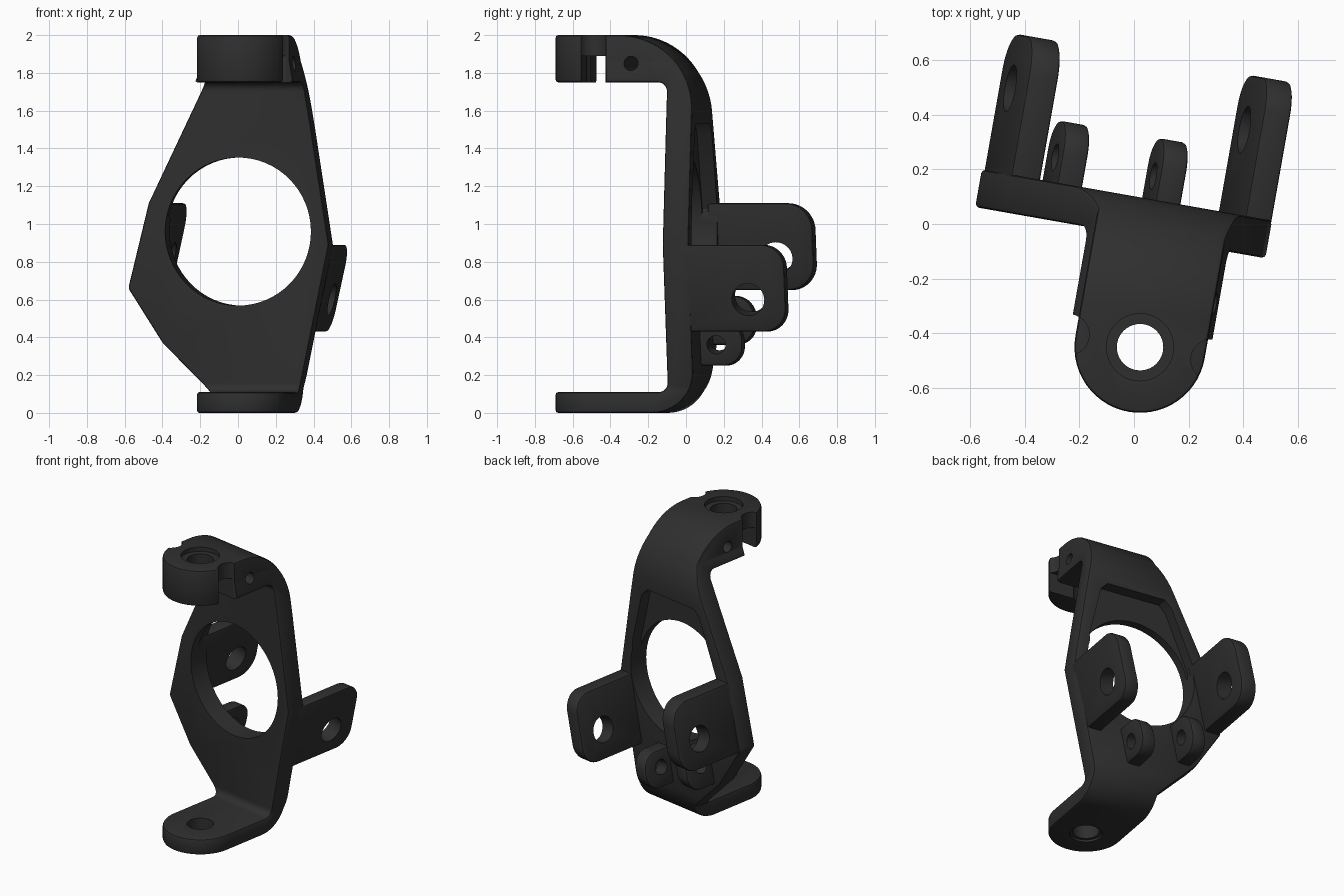
import bpy, bmesh
from math import sin, cos, pi, radians
from mathutils import Vector, Matrix

if "Cube" in bpy.data.objects:
    bpy.data.objects.remove(bpy.data.objects["Cube"])

TURN = Matrix.Rotation(radians(-10), 4, 'Z')   # the whole bracket is turned about z
SLOPE = 0.22                                   # sideways lean of arms and lugs

mat = bpy.data.materials.new("dark_metal")
mat.diffuse_color = (0.028, 0.028, 0.028, 1)
mat.use_nodes = True
mat.node_tree.nodes["Principled BSDF"].inputs["Base Color"].default_value = mat.diffuse_color


def arc(cx, cy, r, a0, a1, n=12):
    return [(cx + r * cos(radians(a0 + (a1 - a0) * i / n)),
             cy + r * sin(radians(a0 + (a1 - a0) * i / n))) for i in range(n + 1)]


def prism(name, pts, axis, lo, hi, shear=0.0, z0=0.0):
    """Extrude a 2D outline along an axis, optionally leaning it in x with height."""
    def place(a, b, t):
        v = {'x': (t, a, b), 'y': (a, t, b), 'z': (a, b, t)}[axis]
        return (v[0] + shear * (v[2] - z0), v[1], v[2])
    bm = bmesh.new()
    rings = [[bm.verts.new(place(a, b, t)) for a, b in pts] for t in (lo, hi)]
    n = len(pts)
    bm.faces.new(rings[0])
    bm.faces.new(rings[1][::-1])
    for i in range(n):
        j = (i + 1) % n
        bm.faces.new((rings[0][i], rings[1][i], rings[1][j], rings[0][j]))
    bmesh.ops.recalc_face_normals(bm, faces=bm.faces)
    me = bpy.data.meshes.new(name)
    bm.to_mesh(me)
    bm.free()
    ob = bpy.data.objects.new(name, me)
    bpy.context.collection.objects.link(ob)
    return ob


def cylinder(loc, direction, r, depth, n=40):
    ob = prism("cutter", arc(0, 0, r, 0, 360 * (n - 1) / n, n - 1), 'z', -depth / 2, depth / 2)
    rot = Vector(direction).to_track_quat('Z', 'Y').to_matrix().to_4x4()
    ob.data.transform(Matrix.Translation(loc) @ rot)
    return ob


def apply(ob, mod):
    bpy.context.view_layer.objects.active = ob
    bpy.ops.object.modifier_apply(modifier=mod.name)


def boolean(ob, tool, op='DIFFERENCE'):
    m = ob.modifiers.new("bool", 'BOOLEAN')
    m.operation, m.object, m.solver = op, tool, 'EXACT'
    tool.hide_render = True
    apply(ob, m)
    bpy.data.objects.remove(tool)


def soften(ob, width):
    m = ob.modifiers.new("bevel", 'BEVEL')
    m.width, m.segments, m.limit_method = width, 2, 'ANGLE'
    m.angle_limit = radians(40)
    m.use_clamp_overlap = False
    apply(ob, m)


# Body: side profile cut down by the front outline and by the plan of the tongues
side = ([(-.8, 0)] + arc(-.12, .22, .22, -90, 0) + arc(-.3, 1.6, .4, 0, 90, 20)
        + [(-.8, 2), (-.8, 1.75)] + arc(-.09, 1.70, .05, 90, 0, 6)
        + arc(-.09, .16, .05, 0, -90, 6) + [(-.8, .11)])
front = [(-.14, -.1), (-.14, .11), (-.40, .37), (-.585, .66), (-.475, 1.11), (-.14, 1.81),
         (-.14, 2.1), (.34, 2.1), (.34, 1.86), (.40, 1.5), (.495, .89), (.34, .13), (.34, -.1)]
plan = [(-.9, .4), (-.9, -.44)] + arc(.1, -.44, .24, 180, 360, 28) + [(.9, -.44), (.9, .4)]
body = prism("bracket_body", side, 'x', -.75, .75)
boolean(body, prism("cutter", front, 'y', -1, 1), 'INTERSECT')
boolean(body, prism("cutter", plan, 'z', -.5, 2.5), 'INTERSECT')
soften(body, .014)

# Pocket on the back and the large round opening
pocket = [(-.17, 1.53), (.25, 1.53), (.30, 1.48), (.385, 1.12), (.36, .9), (-.36, .9),
          (-.385, 1.08), (-.22, 1.48)]
boolean(body, prism("cutter", pocket, 'y', .02, .4))
boolean(body, cylinder((.007, 0, .96), (0, 1, 0), .392, .6, 64))

# Clamp end: underside slot, bore with counterbore, side scallops, bolt hole
boolean(body, prism("cutter", [(-.505, 1.6), (-.375, 1.6), (-.375, 1.89), (-.505, 1.89)],
                    'x', -.4, .6))
boolean(body, cylinder((.1, -.44, 1), (0, 0, 1), .085, 3))
boolean(body, cylinder((.1, -.44, 2), (0, 0, 1), .123, .06))
boolean(body, cylinder((.1, -.44, 0), (0, 0, 1), .105, .03))
for u in (-.165, .365):
    boolean(body, cylinder((u, -.44, 1.9), (0, 0, 1), .075, .5))
boolean(body, cylinder((.1, -.235, 1.85), (1, 0, 0), .038, 1, 24))


def lug(name, u, thick, z0, z1, tip, r, hole, hr):
    """Leaning plate with a rounded end and a hole square to its face; u = low left edge."""
    pts = [(.05, z0)] + arc(tip - r, z0 + r, r, -90, 0) + arc(tip - r, z1 - r, r, 0, 90) + [(.05, z1)]
    ob = prism(name, pts, 'x', u, u + thick, SLOPE, z0)
    soften(ob, .014)
    mid = u + thick / 2 + SLOPE * (hole[1] - z0)
    boolean(ob, cylinder((mid, hole[0], hole[1]), (1, 0, -SLOPE), hr, .5))
    return ob


# Two large arms and two small lugs on the back
parts = [body,
         lug("left_arm", -.575, .11, .65, 1.11, .61, .14, (.41, .83), .087),
         lug("right_arm", .295, .10, .43, .89, .61, .12, (.41, .61), .087),
         lug("left_lug", -.36, .095, .36, .62, .325, .11, (.19, .50), .05),
         lug("right_lug", .01, .095, .25, .49, .325, .105, (.185, .37), .05)]

bpy.ops.object.select_all(action='DESELECT')
for ob in parts:
    ob.data.transform(TURN)
    ob.data.materials.clear()
    ob.data.materials.append(mat)
    ob.select_set(True)
bpy.context.view_layer.objects.active = body
bpy.ops.object.shade_smooth_by_angle(angle=radians(30))
